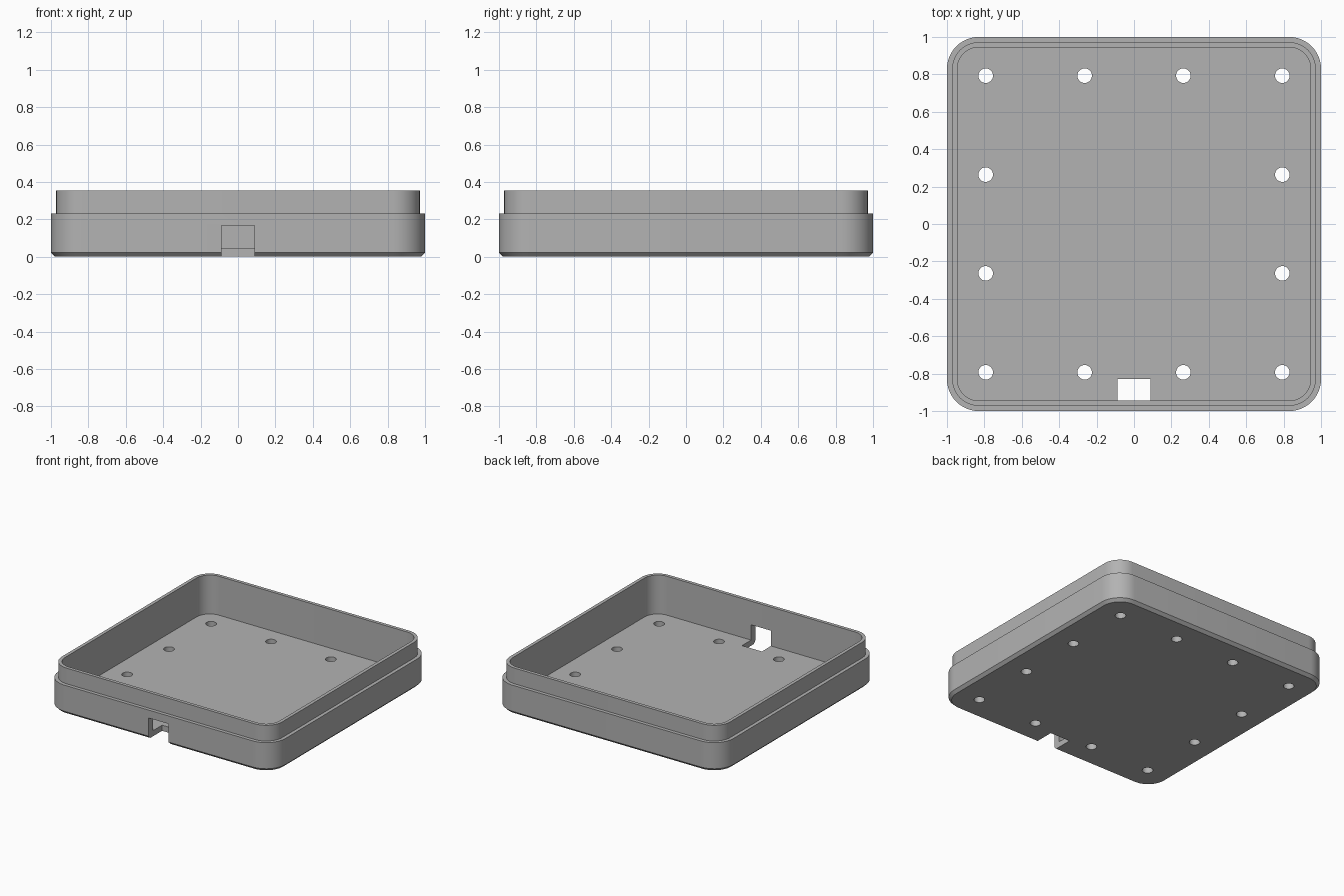
import bpy, bmesh, math

cube = bpy.data.objects.get("Cube")
if cube:
    bpy.data.objects.remove(cube, do_unlink=True)

grey = bpy.data.materials.new("grey plastic")
grey.use_nodes = True
colour = (0.45, 0.45, 0.45, 1)
grey.diffuse_color = colour
grey.node_tree.nodes["Principled BSDF"].inputs["Base Color"].default_value = colour

CORNER = 0.83      # centre of every corner arc
STEPS = 12
FLOOR = 0.045


def new_object(name, bm):
    bmesh.ops.recalc_face_normals(bm, faces=bm.faces[:])
    mesh = bpy.data.meshes.new(name)
    bm.to_mesh(mesh)
    bm.free()
    mesh.materials.append(grey)
    obj = bpy.data.objects.new(name, mesh)
    bpy.context.collection.objects.link(obj)
    return obj


def rounded_ring(bm, half, z):
    """Square outline with round corners, as a loop of vertices."""
    verts = []
    for q, (sx, sy) in enumerate([(1, 1), (-1, 1), (-1, -1), (1, -1)]):
        for i in range(STEPS + 1):
            a = (q + i / STEPS) * math.pi / 2
            r = half - CORNER
            verts.append(bm.verts.new((sx * CORNER + r * math.cos(a),
                                       sy * CORNER + r * math.sin(a), z)))
    return verts


# Tray: chamfered base, outer wall, ledge, thin lip and recessed floor
bm = bmesh.new()
profile = [(0.978, 0), (1, 0.022), (1, 0.23), (0.972, 0.23),
           (0.972, 0.355), (0.945, 0.355), (0.945, FLOOR)]
rings = [rounded_ring(bm, half, z) for half, z in profile]
for low, high in zip(rings, rings[1:]):
    for i in range(len(low)):
        j = (i + 1) % len(low)
        bm.faces.new((low[i], low[j], high[j], high[i]))
bm.faces.new(rings[0][::-1])
bm.faces.new(rings[-1])
tray = new_object("tray", bm)

# Cutters: screw holes round the floor edge, and the cable notch at the front
cutters = []
spots = [-0.793, -0.264, 0.264, 0.793]
bm = bmesh.new()
for x in spots:
    for y in spots:
        if max(abs(x), abs(y)) > 0.5:
            made = bmesh.ops.create_cone(bm, cap_ends=True, segments=32,
                                         radius1=0.039, radius2=0.039, depth=0.2)
            bmesh.ops.translate(bm, verts=made["verts"], vec=(x, y, 0))
cutters.append(new_object("hole_cutter", bm))

bm = bmesh.new()
made = bmesh.ops.create_cube(bm, size=1)
bmesh.ops.scale(bm, verts=made["verts"], vec=(0.176, 0.37, 0.267))
bmesh.ops.translate(bm, verts=made["verts"], vec=(0, -1.015, 0.0335))
cutters.append(new_object("notch_cutter", bm))

bpy.ops.object.select_all(action="DESELECT")
tray.select_set(True)
bpy.context.view_layer.objects.active = tray
for cutter in cutters:
    cutter.hide_render = True
    mod = tray.modifiers.new(cutter.name, "BOOLEAN")
    mod.operation = "DIFFERENCE"
    mod.solver = "EXACT"
    mod.object = cutter
    bpy.ops.object.modifier_apply(modifier=mod.name)
    bpy.data.objects.remove(cutter, do_unlink=True)

bpy.ops.object.shade_smooth_by_angle(angle=math.radians(30))
